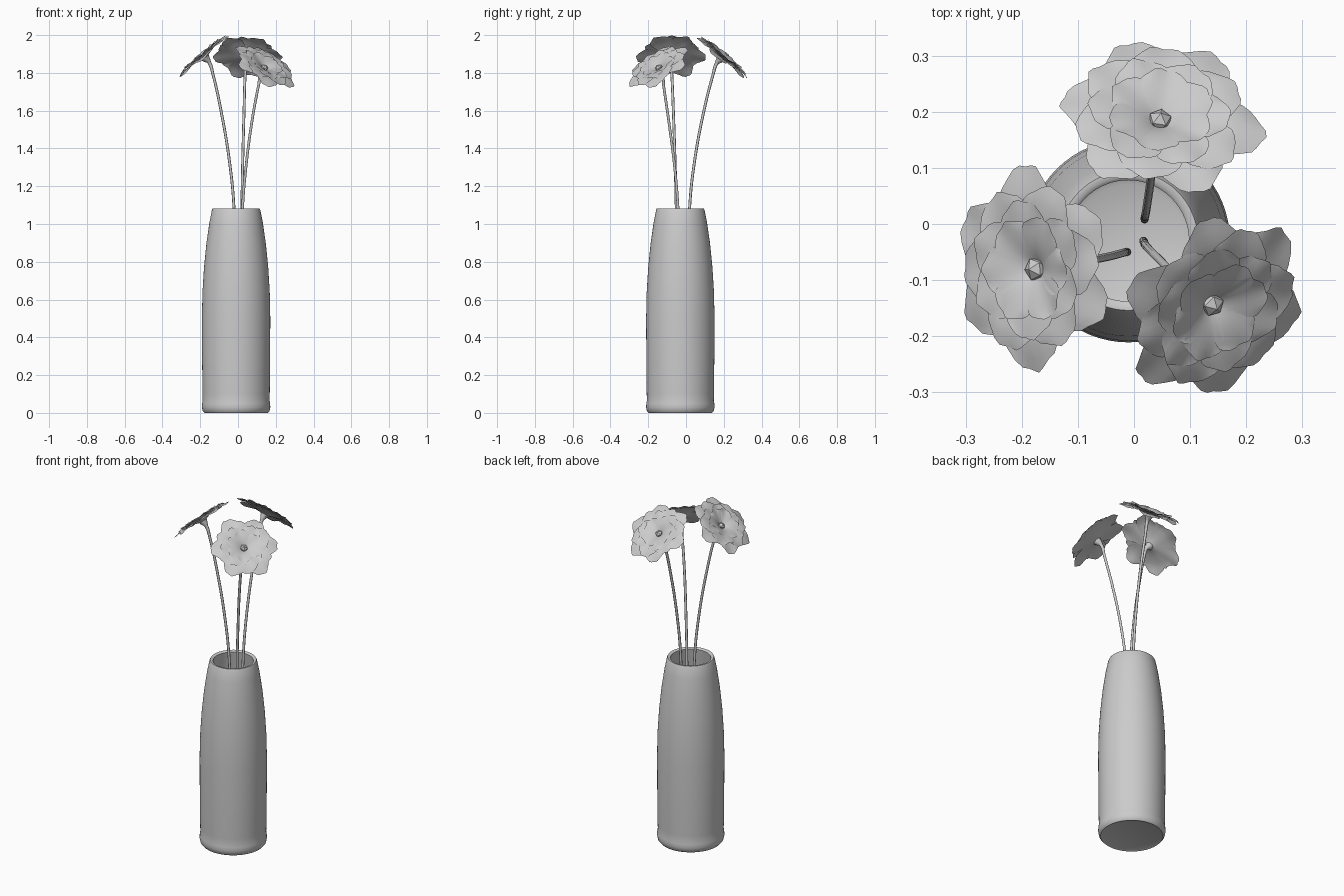
import bpy, bmesh, math, random
from mathutils import Vector, Matrix

if "Cube" in bpy.data.objects:
    bpy.data.objects.remove(bpy.data.objects["Cube"])

random.seed(4)


def add_object(name, bm, matrix=None):
    me = bpy.data.meshes.new(name)
    bm.to_mesh(me)
    bm.free()
    ob = bpy.data.objects.new(name, me)
    bpy.context.collection.objects.link(ob)
    if matrix:
        ob.matrix_world = matrix
    return ob


def lathe(name, profile, center, steps=64):
    bm = bmesh.new()
    rings = []
    for r, z in profile:
        if r == 0:
            rings.append([bm.verts.new((center[0], center[1], z))] * steps)
        else:
            rings.append([bm.verts.new((center[0] + r * math.cos(2 * math.pi * i / steps),
                                        center[1] + r * math.sin(2 * math.pi * i / steps), z))
                          for i in range(steps)])
    for a, b in zip(rings, rings[1:]):
        for i in range(steps):
            j = (i + 1) % steps
            bm.faces.new(list(dict.fromkeys((a[i], a[j], b[j], b[i]))))
    bmesh.ops.recalc_face_normals(bm, faces=bm.faces)
    return add_object(name, bm)


def smooth(ob, angle=50):
    bpy.ops.object.select_all(action='DESELECT')
    ob.select_set(True)
    bpy.context.view_layer.objects.active = ob
    bpy.ops.object.shade_smooth_by_angle(angle=math.radians(angle))


# Vase: outer wall, rolled rim, inner wall and floor
outer = [(0, 0.005), (0.155, 0.005), (0.168, 0.0), (0.177, 0.01), (0.181, 0.03), (0.18, 0.05),
         (0.177, 0.065), (0.178, 0.1), (0.18, 0.3), (0.181, 0.5), (0.178, 0.64), (0.17, 0.77),
         (0.157, 0.9), (0.141, 1.01), (0.128, 1.075), (0.124, 1.083)]
inner = [(0.114, 1.083), (0.108, 1.077), (0.118, 1.01), (0.136, 0.9), (0.149, 0.77), (0.158, 0.6),
         (0.16, 0.4), (0.158, 0.12), (0.14, 0.06), (0.1, 0.04), (0, 0.035)]
smooth(lathe("vase", outer + inner, (-0.01, -0.03)))


def petal(bm, radius, width, lift, angle):
    """One cupped petal as a grid with a rounded, slightly rippled tip."""
    nu, nv = 8, 8
    phase, wave = random.uniform(0, 6.28), random.uniform(0.002, 0.004)
    turn = Matrix.Rotation(angle, 3, 'Z')
    grid = []
    for i in range(nu + 1):
        t = i / nu
        row = []
        for j in range(nv + 1):
            s = 2 * j / nv - 1
            u = radius * t * (1 - 0.2 * s * s * t) * (1 + 0.02 * t * math.sin(7 * s + phase))
            v = s * width * t ** 0.75 * (1 - 0.38 * t ** 4)
            r = math.hypot(u, v)
            h = lift * (1 - math.exp(-r / 0.05)) + wave * t * t * math.sin(4 * s + phase)
            h -= 0.25 * max(0, r - 0.13)
            row.append(bm.verts.new(turn @ Vector((u, v, h))))
        grid.append(row)
    for i in range(nu):
        for j in range(nv):
            bm.faces.new((grid[i][j], grid[i + 1][j], grid[i + 1][j + 1], grid[i][j + 1]))


# Layers of petals: radius, half width, lift
layers = [(0.186, 0.085, 0.032), (0.157, 0.082, 0.038), (0.128, 0.072, 0.044), (0.098, 0.06, 0.050)]


def flower(name, origin, azimuth, tilt=40):
    mat = (Matrix.Translation(origin) @ Matrix.Rotation(math.radians(azimuth), 4, 'Z')
           @ Matrix.Rotation(math.radians(tilt), 4, 'Y'))
    bm = bmesh.new()
    for k, (radius, width, lift) in enumerate(layers):
        for i in range(6):
            a = math.radians(30 + 60 * i + 30 * (k % 2) + random.uniform(-5, 5))
            petal(bm, radius * random.uniform(0.96, 1.02), width, lift, a)
    bmesh.ops.remove_doubles(bm, verts=bm.verts, dist=0.00005)
    smooth(add_object(name + "_petals", bm, mat))
    # Faceted seed head
    bm = bmesh.new()
    bmesh.ops.create_icosphere(bm, subdivisions=1, radius=0.022)
    add_object(name + "_centre", bm, mat @ Matrix.Translation((0, 0, 0.012)))
    return mat.to_3x3() @ Vector((0, 0, 1))


def stem(name, points, origin, normal):
    """Thin bent tube that flares into the back of the flower."""
    cu = bpy.data.curves.new(name, 'CURVE')
    cu.dimensions = '3D'
    cu.bevel_depth = 0.0075
    cu.bevel_resolution = 2
    cu.resolution_u = 8
    cu.use_fill_caps = True
    o = Vector(origin)
    pts = [(Vector(p), 1) for p in points] + [(o - normal * 0.022, 1.3), (o + normal * 0.012, 3.2)]
    sp = cu.splines.new('BEZIER')
    sp.bezier_points.add(len(pts) - 1)
    for bp, (co, rad) in zip(sp.bezier_points, pts):
        bp.co, bp.radius = co, rad
        bp.handle_left_type = bp.handle_right_type = 'AUTO'
    ob = bpy.data.objects.new(name, cu)
    bpy.context.collection.objects.link(ob)


# Three flowers: origin, facing azimuth, stem path
blooms = [
    ("left_flower", (-0.166, -0.08, 1.872), 183,
     [(-0.012, -0.05, 0.05), (-0.014, -0.05, 0.7), (-0.022, -0.052, 1.1), (-0.045, -0.058, 1.33),
      (-0.09, -0.067, 1.6), (-0.132, -0.075, 1.79)]),
    ("back_flower", (0.045, 0.176, 1.867), 82,
     [(0.019, 0.008, 0.05), (0.019, 0.011, 0.7), (0.021, 0.02, 1.1), (0.025, 0.045, 1.33),
      (0.032, 0.095, 1.6), (0.038, 0.143, 1.79)]),
    ("front_flower", (0.133, -0.137, 1.815), 315,
     [(0.017, -0.03, 0.05), (0.018, -0.032, 0.7), (0.024, -0.042, 1.08), (0.042, -0.06, 1.3),
      (0.075, -0.092, 1.55), (0.108, -0.118, 1.73)]),
]
for name, origin, azimuth, path in blooms:
    n = flower(name, origin, azimuth)
    stem(name + "_stem", path, origin, n)
